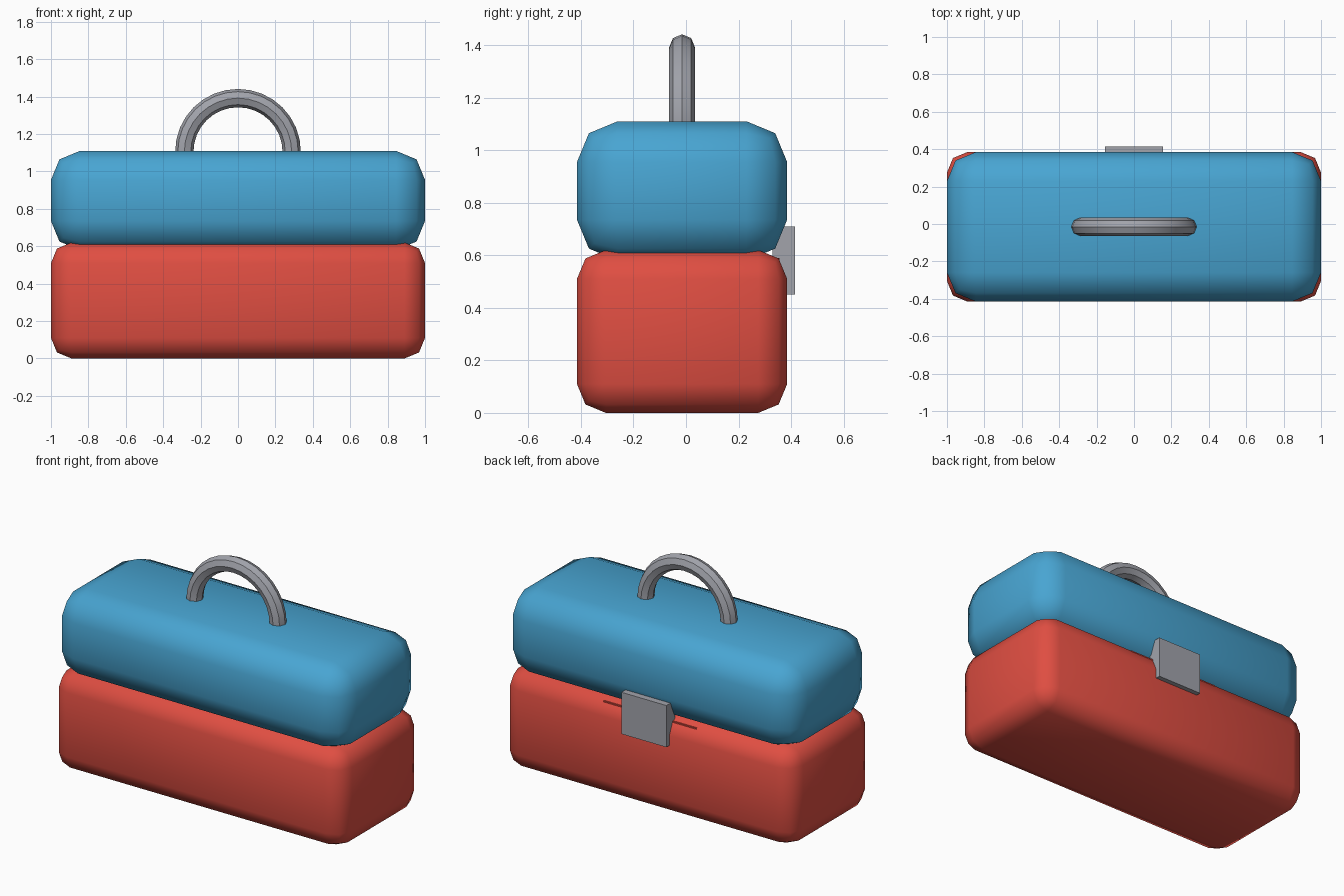
import bpy, bmesh, math

if "Cube" in bpy.data.objects:
    bpy.data.objects.remove(bpy.data.objects["Cube"])


def material(name, color):
    m = bpy.data.materials.new(name)
    m.diffuse_color = (*color, 1)
    m.use_nodes = True
    m.node_tree.nodes["Principled BSDF"].inputs["Base Color"].default_value = m.diffuse_color
    return m


RED = material("red", (0.74, 0.076, 0.054))
BLUE = material("blue", (0.065, 0.375, 0.645))
GREY = material("grey", (0.36, 0.37, 0.41))
CY = -0.015  # body centre in y (the latch sticks out at the back)


def box(name, lo, hi, mat, bevel=0.0):
    """Box between two corners, optionally with smooth two-step rounded edges."""
    bm = bmesh.new()
    bmesh.ops.create_cube(bm, size=1)
    for v in bm.verts:
        v.co = [(a + b) / 2 + c * (b - a) for a, b, c in zip(lo, hi, v.co)]
    if bevel:
        bmesh.ops.bevel(bm, geom=bm.edges[:], offset=bevel, segments=2,
                        profile=0.5, affect='EDGES')
        for f in bm.faces:
            f.smooth = True
    me = bpy.data.meshes.new(name)
    bm.to_mesh(me)
    bm.free()
    me.materials.append(mat)
    ob = bpy.data.objects.new(name, me)
    bpy.context.collection.objects.link(ob)
    return ob


# Lower case and lid
box("case_base", (-1, CY - 0.4, 0), (1, CY + 0.4, 0.62), RED, 0.11)
box("case_lid", (-1, CY - 0.4, 0.58), (1, CY + 0.4, 1.11), BLUE, 0.155)

# Latch plate bridging the seam at the back, with a thin strip behind it
box("latch", (-0.155, 0.33, 0.45), (0.155, 0.415, 0.71), GREY)
box("hinge_strip", (-0.32, 0.33, 0.57), (0.32, 0.355, 0.59), RED)

# Handle: upper half of an eight-sided ring, feet sunk into the lid
bpy.ops.mesh.primitive_torus_add(major_segments=32, minor_segments=8,
                                 major_radius=0.287, minor_radius=0.049,
                                 location=(0, CY, 1.105),
                                 rotation=(math.pi / 2, 0, 0))
handle = bpy.context.object
handle.name = "handle"
bpy.ops.object.transform_apply(location=True, rotation=True, scale=True)
bm = bmesh.new()
bm.from_mesh(handle.data)
bmesh.ops.bisect_plane(bm, geom=bm.verts[:] + bm.edges[:] + bm.faces[:],
                       plane_co=(0, 0, 1.06), plane_no=(0, 0, 1), clear_inner=True)
bmesh.ops.holes_fill(bm, edges=[e for e in bm.edges if e.is_boundary])
bm.to_mesh(handle.data)
bm.free()
handle.data.materials.append(GREY)
bpy.ops.object.shade_smooth_by_angle(angle=math.radians(30))
